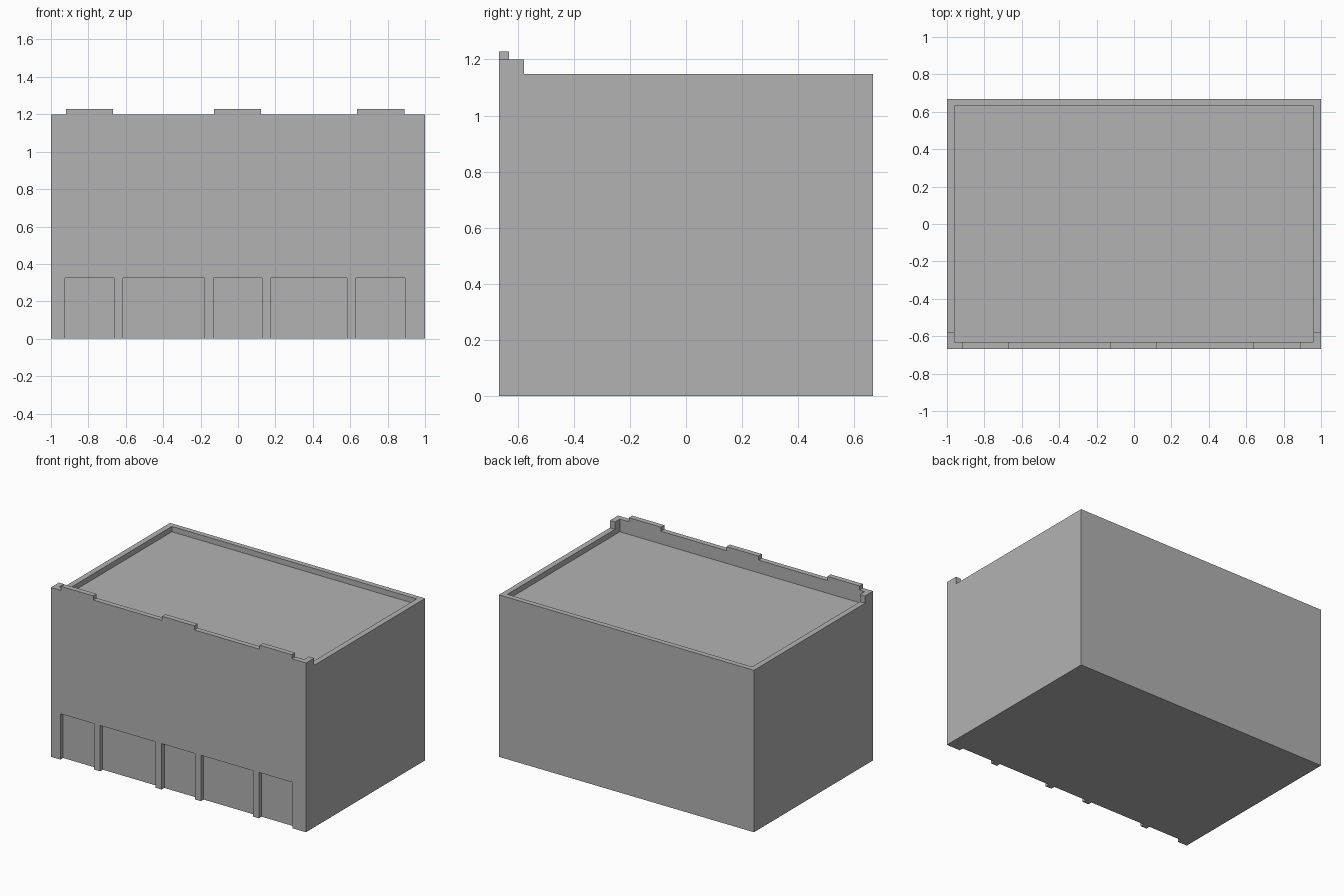
import bpy

cube = bpy.data.objects.get("Cube")
if cube:
    bpy.data.objects.remove(cube, do_unlink=True)

grey = bpy.data.materials.new("plain grey")
grey.use_nodes = True
colour = (0.448, 0.448, 0.448, 1)
grey.diffuse_color = colour
for node in grey.node_tree.nodes:
    if node.type == "BSDF_PRINCIPLED":
        node.inputs["Base Color"].default_value = colour


def box(name, x, y, z):
    """Box spanning the given (min, max) ranges."""
    verts = [(a, b, c) for a in x for b in y for c in z]
    faces = [(0, 1, 3, 2), (4, 6, 7, 5), (0, 4, 5, 1),
             (2, 3, 7, 6), (0, 2, 6, 4), (1, 5, 7, 3)]
    mesh = bpy.data.meshes.new(name)
    mesh.from_pydata(verts, [], faces)
    mesh.materials.append(grey)
    obj = bpy.data.objects.new(name, mesh)
    bpy.context.collection.objects.link(obj)
    return obj


def carve(target, x, y, z):
    """Cut a box out of the target."""
    cutter = box("cutter", x, y, z)
    cutter.hide_render = True
    mod = target.modifiers.new("cut", "BOOLEAN")
    mod.operation = "DIFFERENCE"
    mod.solver = "EXACT"
    mod.object = cutter
    bpy.context.view_layer.objects.active = target
    bpy.ops.object.modifier_apply(modifier=mod.name)
    bpy.data.objects.remove(cutter, do_unlink=True)


FRONT, BACK = -0.667, 0.667
WALL_TOP = 1.2

# Main block with its tall front parapet and short side returns
building = box("building", (-1, 1), (FRONT, BACK), (0, WALL_TOP))
carve(building, (-1.1, 1.1), (-0.577, 0.8), (1.148, 1.4))

# Sunken roof behind the rim
carve(building, (-0.96, 0.96), (-0.63, 0.63), (1.11, 1.4))

# Shallow shopfront recesses between the piers
bays = [(-0.925, -0.663), (-0.615, -0.18), (-0.132, 0.129),
        (0.177, 0.584), (0.631, 0.893)]
for bay in bays:
    carve(building, bay, (-0.8, FRONT + 0.03), (-0.1, 0.325))

# Raised caps on the front parapet
for side, span in (("right", (-0.92, -0.667)), ("middle", (-0.128, 0.124)),
                   ("left", (0.637, 0.889))):
    box(side + "_parapet_cap", span, (FRONT, -0.63), (WALL_TOP, 1.229))
